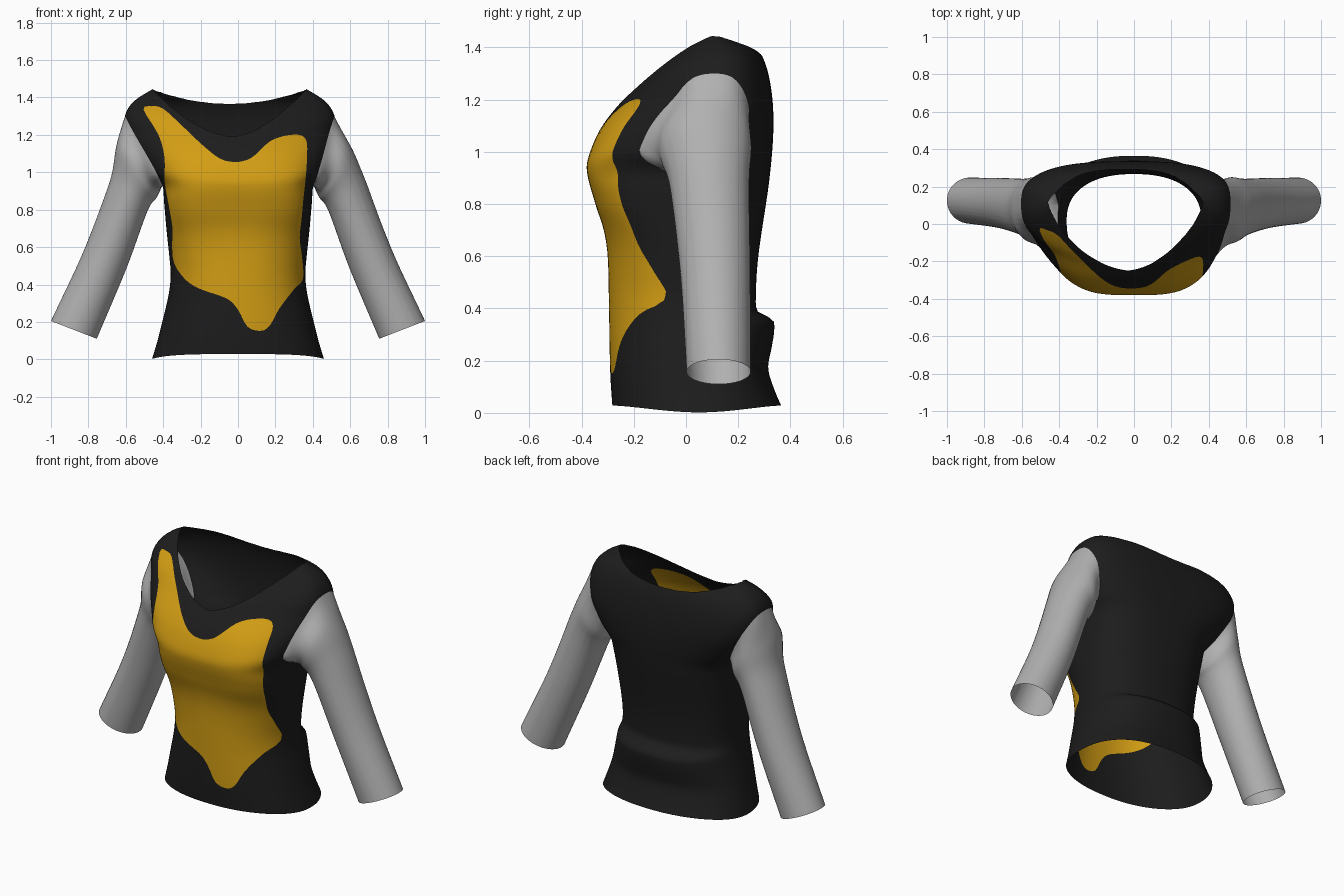
import bpy, bmesh, math
from mathutils import Vector
from mathutils.geometry import intersect_point_line

if "Cube" in bpy.data.objects:
    bpy.data.objects.remove(bpy.data.objects["Cube"])


def material(name, rgb):
    m = bpy.data.materials.new(name)
    m.diffuse_color = (*rgb, 1)
    m.use_nodes = True
    m.node_tree.nodes["Principled BSDF"].inputs["Base Color"].default_value = m.diffuse_color
    return m


BLACK = material("black cloth", (0.012, 0.012, 0.012))
GOLD = material("gold cloth", (0.65, 0.34, 0.007))
GREY = material("grey cloth", (0.44, 0.44, 0.44))


def curve(keys):
    """Smooth function through (z, value) keys."""
    def slope(i):
        a, b = keys[max(i - 1, 0)], keys[min(i + 1, len(keys) - 1)]
        return (b[1] - a[1]) / (b[0] - a[0])

    def f(z):
        z = min(max(z, keys[0][0]), keys[-1][0])
        i = 0
        while i < len(keys) - 2 and z > keys[i + 1][0]:
            i += 1
        (z0, v0), (z1, v1) = keys[i], keys[i + 1]
        h = z1 - z0
        t = (z - z0) / h
        return ((2*t**3 - 3*t*t + 1) * v0 + (t**3 - 2*t*t + t) * h * slope(i)
                + (3*t*t - 2*t**3) * v1 + (t**3 - t*t) * h * slope(i + 1))
    return f


def finish(bm, name, mats):
    me = bpy.data.meshes.new(name)
    for f in bm.faces:
        f.smooth = True
    bm.to_mesh(me)
    bm.free()
    for m in mats:
        me.materials.append(m)
    ob = bpy.data.objects.new(name, me)
    bpy.context.collection.objects.link(ob)


def lean(co):
    """The shoulders sit slightly to one side."""
    t = min(max((co.z - 0.92) / 0.42, 0), 1)
    return Vector((co.x - 0.045 * t * t * (3 - 2 * t), co.y, co.z))


# Torso profiles by height
width = curve([(0, .46), (.1, .43), (.2, .405), (.35, .37), (.45, .36), (.55, .367), (.7, .383),
               (.85, .396), (.93, .405), (1, .458), (1.05, .488), (1.15, .542), (1.22, .56),
               (1.3, .56), (1.36, .53), (1.4, .485), (1.445, .41)])
front = curve([(0, -.28), (.15, -.29), (.4, -.295), (.6, -.3), (.7, -.315), (.8, -.347),
               (.93, -.38), (1, -.367), (1.1, -.32), (1.2, -.24), (1.3, -.14), (1.4, -.02), (1.445, .06)])
back = curve([(0, .378), (.08, .342), (.17, .315), (.25, .328), (.32, .338), (.36, .33), (.385, .277),
              (.45, .268), (.6, .277), (.9, .32), (1.1, .335), (1.25, .325), (1.36, .295), (1.4, .26), (1.445, .16)])
middle = curve([(0, .05), (.4, .02), (.8, .02), (1, .07), (1.2, .1), (1.445, .11)])
square_f = curve([(0, 2.3), (.45, 2.3), (.65, 2.6), (.8, 3.3), (.95, 3.4), (1.05, 2.9), (1.2, 2.3), (1.3, 2.6), (1.445, 2.6)])
square_b = curve([(0, 2.3), (.4, 2.3), (.9, 2.6), (1.15, 3), (1.445, 2.6)])


def point(a, z):
    c, s = math.cos(a), math.sin(a)
    p = square_f(z) if s < 0 else square_b(z)
    r = (abs(c)**p + abs(s)**p) ** (-1 / p)
    y = middle(z)
    depth = y - front(z) if s < 0 else back(z) - y
    return Vector((width(z) * c * r, y + depth * s * r, z))


def neck_height(a):
    z = 1.1
    while z < 1.443:
        u = abs(point(a, z).x) / .41
        if z >= (1.19 + .25 * u**1.7 if math.sin(a) < 0 else 1.365 + .075 * u * u):
            break
        z += .002
    return z


# Torso: rings up to the armpit, then rows that end at the neckline
COLS, LOW, UP, PIT = 128, 48, 26, .93
bm = bmesh.new()
cols = []
for i in range(COLS):
    a = 2 * math.pi * i / COLS
    top = neck_height(a)
    hem = .028 - .026 * abs(math.cos(a))**4
    zs = []
    for k in range(LOW):
        z = PIT * k / LOW
        zs.append(z + hem * max(0, 1 - z / .2))
    zs += [PIT + (top - PIT) * k / UP for k in range(UP + 1)]
    cols.append([bm.verts.new(point(a, z)) for z in zs])
for i in range(COLS):
    A, B = cols[i], cols[(i + 1) % COLS]
    for j in range(len(A) - 1):
        bm.faces.new((A[j], B[j], B[j + 1], A[j + 1]))

# Armholes: slanted cuts; each cut loop becomes the first ring of a sleeve
SEAM_O, SEAM_I = Vector((.56, 0, 1.3)), Vector((.403, 0, .93))
loops = {}
for s in (1, -1):
    d = SEAM_O - SEAM_I
    co = Vector((s * SEAM_I.x, 0, SEAM_I.z))
    no = Vector((s * d.z, 0, -d.x)).normalized()
    fs = [f for f in bm.faces if f.calc_center_median().z > PIT and f.calc_center_median().x * s > .2]
    geom = list({e for f in fs for e in f.edges}) + list({v for f in fs for v in f.verts}) + fs
    bmesh.ops.bisect_plane(bm, geom=geom, dist=1e-4, plane_co=co, plane_no=no)
    kill = [f for f in bm.faces if f.calc_center_median().z > PIT
            and (f.calc_center_median() - co).dot(no) > 1e-5]
    bmesh.ops.delete(bm, geom=kill, context='FACES')
    loops[s] = [v.co.copy() for v in bm.verts if v.is_boundary and v.co.x * s > .3
                and v.co.z > PIT - .01 and abs((v.co - co).dot(no)) < .02]

for v in bm.verts:
    v.co = lean(v.co)

# Gold front panel: outline (x, z) cut into the torso
outline = [Vector((x, 0, z)) for x, z in [
    (.365, 1.17), (.37, 1.1), (.363, .98), (.35, .86), (.34, .75), (.33, .65), (.342, .55), (.348, .43),
    (.3, .375), (.22, .27), (.17, .18), (.12, .152), (.05, .175), (0, .265), (-.06, .325), (-.2, .375),
    (-.28, .425), (-.34, .51), (-.352, .6), (-.35, .7), (-.37, .82), (-.392, .95), (-.393, 1.08), (-.425, 1.2),
    (-.505, 1.335), (-.46, 1.353), (-.4, 1.34), (-.3, 1.25), (-.2, 1.155), (-.1, 1.075), (-.02, 1.055),
    (.05, 1.067), (.1, 1.1), (.17, 1.165), (.25, 1.195), (.33, 1.2)]]
n = len(outline)
poly = []
for i in range(n):
    p0, p1, p2, p3 = (outline[(i + k) % n] for k in (-1, 0, 1, 2))
    for t in (0, 1/3, 2/3):
        poly.append(.5 * (2*p1 + (p2 - p0)*t + (2*p0 - 5*p1 + 4*p2 - p3)*t*t + (3*p1 - p0 - 3*p2 + p3)*t**3))


def inside(c):
    hit = False
    for a, b in zip(poly, poly[1:] + poly[:1]):
        if (a.z > c.z) != (b.z > c.z) and c.x < a.x + (c.z - a.z) * (b.x - a.x) / (b.z - a.z):
            hit = not hit
    return hit


for a, b in zip(poly, poly[1:] + poly[:1]):
    d = b - a
    near = []
    for f in bm.faces:
        c = f.calc_center_median()
        if c.y > .05 or abs(c.x - a.x) > .1 or abs(c.z - a.z) > .1:
            continue
        c.y = 0
        t = min(max((c - a).dot(d) / d.length_squared, 0), 1)
        if (c - a - d * t).length < .018:
            near.append(f)
    if near:
        geom = list({v for f in near for v in f.verts}) + list({e for f in near for e in f.edges}) + near
        bmesh.ops.bisect_plane(bm, geom=geom, dist=1e-4, plane_co=a, plane_no=Vector((d.z, 0, -d.x)).normalized())
for f in bm.faces:
    c = f.calc_center_median()
    f.material_index = 1 if c.y < .05 and inside(c) else 0
finish(bm, "torso", [BLACK, GOLD])

# Sleeves: outer x, z, inner x, z, centre y, half depth along the arm
keys = [(.56, 1.3, .403, .93, .07, .19), (.63, 1.13, .435, .865, .075, .175), (.685, .95, .485, .79, .09, .152),
        (.825, .58, .595, .49, .112, .134), (1.0, .205, .755, .11, .125, .123)]
tracks = [curve([(i, k[c]) for i, k in enumerate(keys)]) for c in range(6)]
STEPS = 32
for s, name in ((1, "right_sleeve"), (-1, "left_sleeve")):
    mid, half = (SEAM_O + SEAM_I) / 2, (SEAM_O - SEAM_I) / 2
    mid.y = .07

    def angle(co):
        d = Vector((co.x * s, co.y, co.z)) - mid
        return math.atan2(d.y / .19, d.dot(half) / half.length_squared)

    first = sorted(loops[s], key=angle)
    angs = [angle(c) for c in first]
    bm = bmesh.new()
    rings = [[bm.verts.new(lean(c)) for c in first]]
    for k in range(1, STEPS + 1):
        u = 4 * k / STEPS
        ox, oz, ix, iz, cy, ry = (t(u) for t in tracks)
        w = min(u, 1)
        w = w * w * (3 - 2 * w)
        ring = []
        for a0, c0 in zip(angs, first):
            # even out spacing and blend from the seam shape to an ellipse
            d0 = Vector((c0.x * s, c0.y, c0.z)) - mid
            e = d0.dot(half) / half.length_squared * (1 - w) + math.cos(a0) * w
            g = d0.y / .19 * (1 - w) + math.sin(a0) * w
            co = Vector((s * ((ox + ix) / 2 + e * (ox - ix) / 2), cy + g * ry, (oz + iz) / 2 + e * (oz - iz) / 2))
            ring.append(bm.verts.new(lean(co)))
        rings.append(ring)
    m = len(first)
    for A, B in zip(rings, rings[1:]):
        for i in range(m):
            j = (i + 1) % m
            bm.faces.new((A[i], A[j], B[j], B[i]))
    bmesh.ops.recalc_face_normals(bm, faces=bm.faces)
    finish(bm, name, [GREY])
